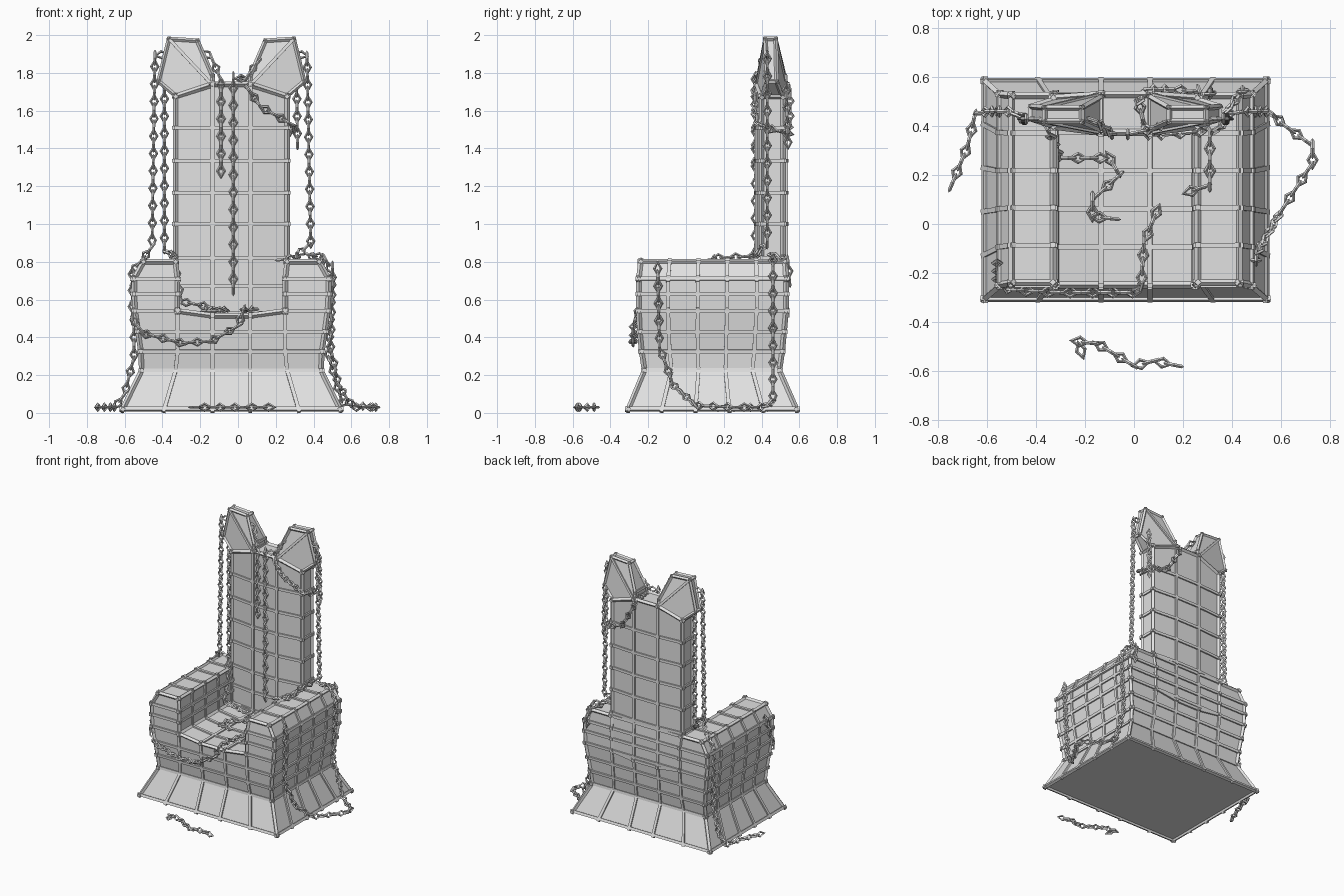
import bpy, bmesh
from mathutils import Vector, Matrix

if "Cube" in bpy.data.objects:
    bpy.data.objects.remove(bpy.data.objects["Cube"])

CX = -0.035  # the seat sits slightly off centre


def material(name, grey):
    m = bpy.data.materials.new(name)
    m.use_nodes = True
    col = (grey, grey, grey, 1)
    m.diffuse_color = col
    m.node_tree.nodes["Principled BSDF"].inputs["Base Color"].default_value = col
    return m


GREY = material("pale grey", 0.75)


def finish(bm, name):
    me = bpy.data.meshes.new(name)
    bm.to_mesh(me)
    bm.free()
    me.materials.append(GREY)
    ob = bpy.data.objects.new(name, me)
    bpy.context.collection.objects.link(ob)
    return ob


def sheet(bm, rows, closed=False, skip=lambda r, c: False):
    """Quad sheet through rows of points."""
    grid = [[bm.verts.new(p) for p in row] for row in rows]
    n = len(rows[0])
    for r in range(len(rows) - 1):
        for c in range(n if closed else n - 1):
            if not skip(r, c):
                d = (c + 1) % n
                bm.faces.new((grid[r][c], grid[r][d], grid[r + 1][d], grid[r + 1][c]))
    return grid


def panelled(bm, name, width=0.02, over=0.018):
    """Finish a panel mesh and lay a square bar along each of its edges."""
    bmesh.ops.remove_doubles(bm, verts=bm.verts, dist=0.002)
    loose = [v for v in bm.verts if not v.link_faces]
    bmesh.ops.delete(bm, geom=loose, context='VERTS')
    bmesh.ops.recalc_face_normals(bm, faces=bm.faces)
    bars = bmesh.new()
    for e in bm.edges:
        a, b = e.verts[0].co, e.verts[1].co
        t = (b - a).normalized()
        n = sum((f.normal for f in e.link_faces), Vector())
        n = (n - t * n.dot(t)).normalized()
        s = t.cross(n)
        rot = Matrix((s, n, t)).transposed().to_4x4()
        size = Matrix.Diagonal((width, width, (b - a).length + 2 * over, 1))
        bmesh.ops.create_cube(bars, size=1, matrix=Matrix.Translation((a + b) / 2) @ rot @ size)
    finish(bm, name + "_panels")
    finish(bars, name + "_trim")


def mix(a, b, t):
    return a + (b - a) * t


# Body levels: height, half width, arm inner half width, front y, back y
LEVELS = [(0.02, 0.575, 0.355, -0.305, 0.585), (0.225, 0.475, 0.295, -0.22, 0.495),
          (0.325, 0.48, 0.285, -0.235, 0.51), (0.43, 0.495, 0.285, -0.245, 0.52),
          (0.54, 0.51, 0.285, -0.25, 0.53), (0.63, 0.515, 0.285, -0.25, 0.53),
          (0.71, 0.515, 0.285, -0.25, 0.53), (0.80, 0.465, 0.295, -0.24, 0.525)]
SEAT = 4


def ring(i):
    z, hx, inner, yf, yb = LEVELS[i]
    xs = [-hx, -inner, -0.1, 0.1, inner, hx]
    ys = [mix(yf, yb, k / 5) for k in range(6)]
    dip = lambda k: z - 0.025 if i == SEAT and k in (2, 3) else z
    front = [(CX + xs[k], yf, dip(k)) for k in range(6)]
    right = [(CX + hx, ys[k], z) for k in range(1, 5)]
    back = [(CX + xs[k], yb, z) for k in range(5, -1, -1)]
    left = [(CX - hx, ys[k], z) for k in range(4, 0, -1)]
    return front + right + back + left


# Body: flared walls, open above the seat, with arms and seat
bm = bmesh.new()
sheet(bm, [ring(i) for i in range(8)], True, lambda r, c: r >= SEAT and c in (1, 2, 3))
for side in (-1, 1):
    rows = []
    for i in range(SEAT, 8):
        z, hx, inner, yf, yb = LEVELS[i]
        rows.append([(CX + side * inner, mix(yf, yb, k / 5), z) for k in range(6)])
    z, hx, inner, yf, yb = LEVELS[7]
    rows.append([(CX + side * hx, mix(yf, yb, k / 5), z) for k in range(6)])
    sheet(bm, rows)
z, hx, inner, yf, yb = LEVELS[SEAT]
sheet(bm, [[(CX + x, mix(yf, yb, k / 5), z - drop) for x, drop in
            ((-inner, 0), (-0.1, 0.025), (0.1, 0.025), (inner, 0))] for k in range(6)])
panelled(bm, "body")

# Closed underside
bm = bmesh.new()
bm.faces.new([bm.verts.new(p) for p in reversed(ring(0))])
finish(bm, "underside")

# Tall back: bowed front and rear, three columns, rear starting above the body
COLS = [(-0.295, 0.40), (-0.1, 0.375), (0.1, 0.375), (0.295, 0.40),
        (0.295, 0.515), (0.1, 0.53), (-0.1, 0.53), (-0.295, 0.515)]
bm = bmesh.new()
heights = [0.53, 0.67, 0.82, 1.0, 1.165, 1.335, 1.51]
rows = [[(CX + x, y, h) for x, y in COLS] for h in heights]
rows.append([(CX + x, y, 1.74 if abs(x) < 0.2 else 1.675) for x, y in COLS])
top = sheet(bm, rows, True, lambda r, c: r < 2 and c > 3)[-1]
for k in range(3):
    bm.faces.new((top[k], top[k + 1], top[6 - k], top[7 - k]))
panelled(bm, "back")

# Faceted horns on the outer columns
for side, label in ((-1, "right"), (1, "left")):
    bm = bmesh.new()
    pts = [(0.29, 0.40, 1.675), (0.29, 0.51, 1.675), (0.1, 0.375, 1.735), (0.1, 0.53, 1.735),
           (0.1, 0.385, 1.785), (0.1, 0.52, 1.785), (0.385, 0.43, 1.755), (0.385, 0.48, 1.755),
           (0.33, 0.42, 1.98), (0.33, 0.475, 1.98), (0.18, 0.42, 1.97), (0.18, 0.475, 1.97)]
    vs = [bm.verts.new((CX + side * x, y, h)) for x, y, h in pts]
    bmesh.ops.convex_hull(bm, input=vs)
    bmesh.ops.dissolve_limit(bm, angle_limit=0.2, verts=bm.verts, edges=bm.edges)
    panelled(bm, label + "_horn", 0.017, 0.01)


def add_link(bm, centre, t, turned):
    """One pointed diamond link with a square section."""
    ref = Vector((0, 1, 0)) if abs(t.y) < 0.8 else Vector((0, 0, 1))
    s = t.cross(ref).normalized()
    n = t.cross(s)
    if turned:
        s, n = n, s
    thick = 0.0075
    loops = []
    for u, v in ((1, 0), (0, 1), (-1, 0), (0, -1)):
        mid = centre + t * u * 0.033 + s * v * 0.018
        out = t * u * 1.4 + s * v
        loops.append([bm.verts.new(mid + (out * a + n * b) * thick)
                      for a, b in ((1, 0), (0, 1), (-1, 0), (0, -1))])
    for i in range(4):
        p, q = loops[i], loops[(i + 1) % 4]
        for j in range(4):
            k = (j + 1) % 4
            bm.faces.new((p[j], p[k], q[k], q[j]))


def chain(name, *path):
    pts = [Vector(p) for p in path]
    bm = bmesh.new()
    pitch, offset, count = 0.046, 0.025, 0
    for a, b in zip(pts, pts[1:]):
        length = (b - a).length
        t = (b - a).normalized()
        while offset < length:
            add_link(bm, a + t * offset, t, count % 2)
            offset += pitch
            count += 1
        offset -= length
    bmesh.ops.recalc_face_normals(bm, faces=bm.faces)
    finish(bm, name)


# Chains hung from the horns
chain("right_outer_chain", (-0.38, 0.43, 1.9), (-0.44, 0.43, 1.89), (-0.455, 0.43, 0.88),
      (-0.5, 0.46, 0.82), (-0.55, 0.46, 0.76), (-0.55, 0.46, 0.3), (-0.6, 0.46, 0.1),
      (-0.65, 0.45, 0.03), (-0.68, 0.32, 0.03), (-0.75, 0.15, 0.03))
chain("right_seat_chain", (-0.39, 0.45, 1.78), (-0.39, 0.45, 0.86), (-0.34, 0.36, 0.83),
      (-0.3, 0.27, 0.59), (-0.1, 0.27, 0.55), (-0.06, 0.2, 0.54), (-0.17, 0.1, 0.54),
      (-0.17, 0.03, 0.54), (-0.07, 0.02, 0.54))
chain("short_front_chain", (-0.18, 0.43, 1.91), (-0.14, 0.41, 1.88), (-0.09, 0.37, 1.76),
      (-0.09, 0.367, 1.28))
chain("long_front_chain", (0.15, 0.43, 1.91), (0.1, 0.4, 1.85), (0.04, 0.38, 1.77),
      (-0.025, 0.367, 1.77), (-0.025, 0.367, 0.66))
chain("wrapped_chain", (0.02, 0.5, 1.77), (0.05, 0.365, 1.72), (0.12, 0.365, 1.62),
      (0.28, 0.38, 1.53), (0.3, 0.46, 1.5), (0.27, 0.54, 1.48), (0.15, 0.55, 1.53),
      (0.05, 0.55, 1.7), (0.02, 0.5, 1.77))
chain("left_dangling_chain", (0.31, 0.53, 1.78), (0.315, 0.54, 1.4))
chain("left_outer_chain", (0.31, 0.43, 1.9), (0.365, 0.43, 1.89), (0.385, 0.43, 0.9),
      (0.31, 0.36, 0.83), (0.31, 0.16, 0.82), (0.22, 0.13, 0.81))
# Chains over the arms and along the floor
chain("left_floor_chain", (0.45, 0.55, 0.68), (0.44, 0.54, 0.8), (0.37, 0.45, 0.84),
      (0.46, 0.46, 0.82), (0.5, 0.46, 0.74), (0.48, 0.46, 0.3), (0.55, 0.46, 0.06),
      (0.62, 0.4, 0.03), (0.73, 0.32, 0.03), (0.73, 0.25, 0.03), (0.6, 0.05, 0.04),
      (0.53, -0.07, 0.15), (0.49, -0.14, 0.35), (0.5, -0.15, 0.77))
chain("front_swag_chain", (0.1, 0.07, 0.55), (0.04, -0.08, 0.54), (0.03, -0.25, 0.55),
      (0.0, -0.28, 0.46), (-0.14, -0.28, 0.38), (-0.3, -0.28, 0.37), (-0.5, -0.27, 0.42),
      (-0.56, -0.25, 0.5), (-0.56, -0.15, 0.76))
chain("loose_chain", (-0.21, -0.54, 0.03), (-0.23, -0.48, 0.03), (-0.15, -0.49, 0.03),
      (0.0, -0.58, 0.03), (0.08, -0.56, 0.03), (0.18, -0.58, 0.03))
